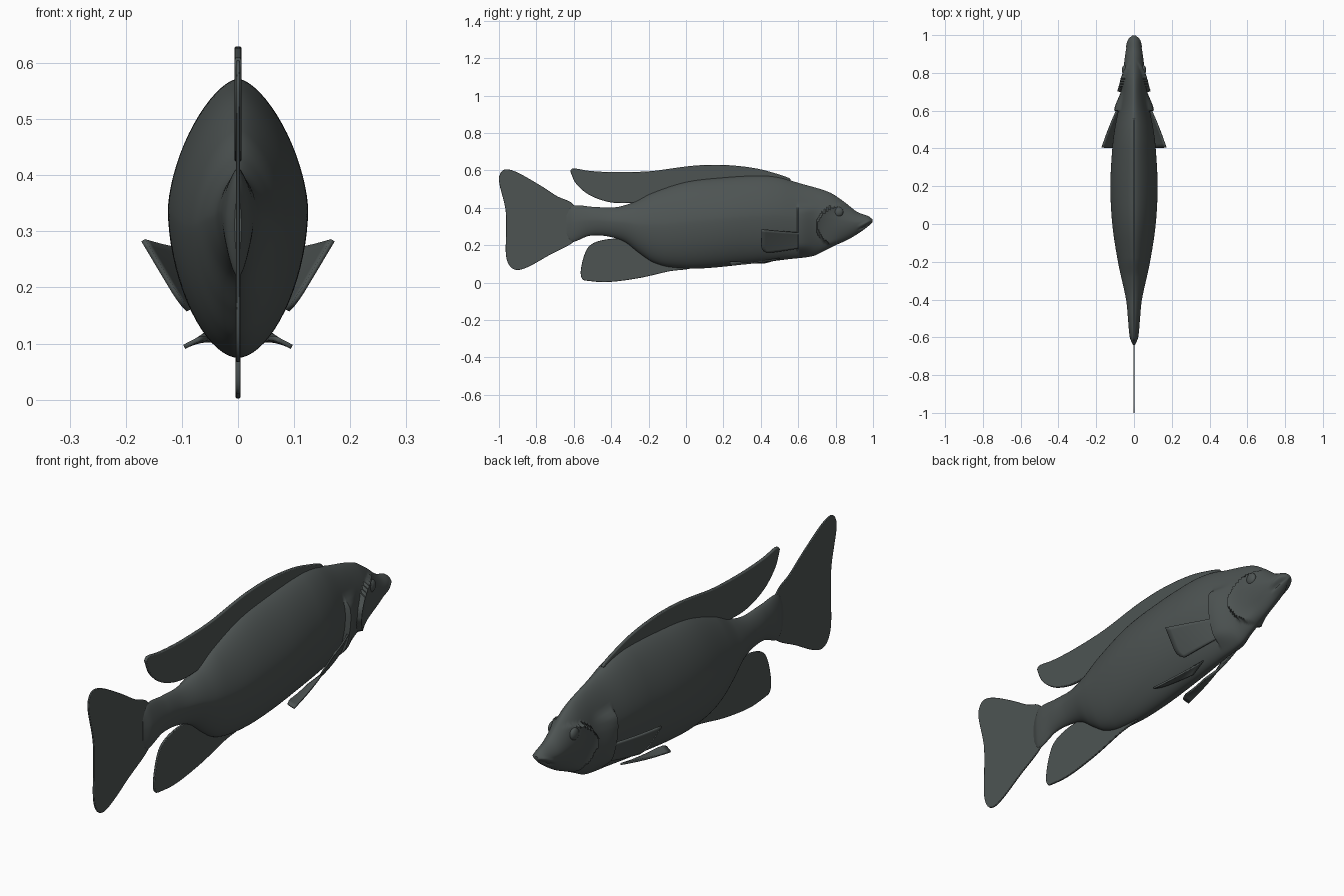
import bpy, bmesh, math
from mathutils import Vector

if "Cube" in bpy.data.objects:
    bpy.data.objects.remove(bpy.data.objects["Cube"])

skin = bpy.data.materials.new("slate grey skin")
skin.diffuse_color = (0.075, 0.088, 0.086, 1)
skin.use_nodes = True
skin.node_tree.nodes["Principled BSDF"].inputs["Base Color"].default_value = skin.diffuse_color


def finish(name, bm, angle=40):
    bmesh.ops.recalc_face_normals(bm, faces=bm.faces)
    me = bpy.data.meshes.new(name)
    bm.to_mesh(me)
    bm.free()
    me.materials.append(skin)
    ob = bpy.data.objects.new(name, me)
    bpy.context.collection.objects.link(ob)
    bpy.ops.object.select_all(action='DESELECT')
    ob.select_set(True)
    bpy.context.view_layer.objects.active = ob
    bpy.ops.object.shade_smooth_by_angle(angle=math.radians(angle))
    return ob


def interp(keys, y):
    """Smooth curve through (y, value) keys."""
    n = len(keys)
    i = max(0, min(n - 2, sum(k[0] <= y for k in keys) - 1))

    def slope(j):
        a, b = keys[max(0, j - 1)], keys[min(n - 1, j + 1)]
        return (b[1] - a[1]) / (b[0] - a[0])
    (y0, v0), (y1, v1) = keys[i], keys[i + 1]
    h = y1 - y0
    t = min(1, max(0, (y - y0) / h))
    return ((2*t**3 - 3*t*t + 1) * v0 + (t**3 - 2*t*t + t) * h * slope(i)
            + (3*t*t - 2*t**3) * v1 + (t**3 - t*t) * h * slope(i + 1))


def ramp(a, b, v):
    t = min(1, max(0, (v - a) / (b - a)))
    return t * t * (3 - 2 * t)


TOP = [(-.64, .37), (-.61, .41), (-.5, .405), (-.38, .402), (-.28, .43), (-.18, .48), (0, .538),
       (.2, .562), (.4, .572), (.5, .562), (.6, .533), (.765, .483), (.845, .432), (.915, .378),
       (.975, .355), (.997, .338)]
BOT = [(-.64, .25), (-.61, .218), (-.515, .25), (-.42, .247), (-.33, .218), (-.25, .157),
       (-.18, .11), (-.09, .083), (.07, .075), (.34, .1), (.55, .125), (.68, .142), (.74, .17),
       (.79, .195), (.87, .232), (.94, .275), (.985, .31), (.997, .322)]
WID = [(-.64, .006), (-.6, .022), (-.5, .032), (-.4, .042), (-.2, .085), (0, .115), (.2, .125),
       (.4, .115), (.5, .103), (.62, .08), (.7, .068), (.8, .058), (.9, .046), (.95, .036),
       (.98, .024), (.997, .008)]


def relief(y, z):
    """Gill plates, mouth groove and lips raised on the head."""
    d = math.hypot((y - .84) / .14, (z - .3) / .115)
    r = 0
    if d < 1:
        r += .02 * d**3 * ramp(.88, .78, y)
    if .6 < y < .72:
        r += .022 * ramp(.72, .61, y) * ramp(.14, .2, z) * ramp(.42, .38, z)
    if y > .91:
        m = z - (.322 - (1 - y) * .5)
        r += (.007 * math.exp(-((abs(m) - .014) / .01)**2) - .008 * math.exp(-(m / .005)**2)) * ramp(.91, .95, y)
    return r


# body, lofted from nose to tail root
bm = bmesh.new()
RINGS, SEG = 240, 72
rings = []
for i in range(RINGS + 1):
    y = -.64 + 1.637 * i / RINGS
    top, bot, w = interp(TOP, y), interp(BOT, y), interp(WID, y)
    zc = bot + (top - bot) * .53
    ring = []
    for k in range(SEG):
        a = 2 * math.pi * k / SEG
        c, s = math.cos(a), math.sin(a)
        p = 2 / (1.6 if s > 0 else 1.8)
        x = w * abs(c)**p
        z = zc + (top - zc if s > 0 else zc - bot) * math.copysign(abs(s)**p, s)
        x += relief(y, z) * min(1, x / .03)
        ring.append(bm.verts.new((math.copysign(x, c), y, z)))
    rings.append(ring)
for a, b in zip(rings, rings[1:]):
    for k in range(SEG):
        j = (k + 1) % SEG
        bm.faces.new((a[k], a[j], b[j], b[k]))
bm.faces.new(rings[0])
bm.faces.new(rings[-1])
finish("body", bm, 50)


def flat_fin(name, pts, thick):
    """Upright fin on the centre plane from a smoothed (y, z) outline."""
    P = [Vector((0, y, z)) for y, z in pts]
    n, out = len(P), []
    for i in range(n):
        a, b, c, d = (P[(i + k) % n] for k in (-1, 0, 1, 2))
        for s in range(5):
            t = s / 5
            out.append(.5 * (2*b + (c - a)*t + (2*a - 5*b + 4*c - d)*t*t + (3*b - a - 3*c + d)*t**3))
    bm = bmesh.new()
    face = bm.faces.new([bm.verts.new(p - Vector((thick / 2, 0, 0))) for p in out])
    ext = bmesh.ops.extrude_face_region(bm, geom=[face])
    bmesh.ops.translate(bm, vec=(thick, 0, 0),
                        verts=[v for v in ext["geom"] if isinstance(v, bmesh.types.BMVert)])
    ob = finish(name, bm)
    bev = ob.modifiers.new("rounded rim", 'BEVEL')
    bev.width, bev.segments, bev.limit_method = thick * .3, 2, 'ANGLE'
    bev.angle_limit = math.radians(60)


flat_fin("tail_fin", [(-.6, .415), (-.69, .462), (-.78, .52), (-.9, .588), (-.965, .605), (-.994, .58),
                      (-.998, .53), (-.965, .39), (-.962, .27), (-.963, .15), (-.942, .088),
                      (-.9, .067), (-.835, .088), (-.73, .147), (-.6, .218), (-.56, .3)], .007)
flat_fin("dorsal_fin", [(-.617, .6), (-.595, .61), (-.515, .597), (-.38, .59), (-.195, .595),
                        (-.035, .616), (.07, .627), (.2, .629), (.34, .616), (.45, .592), (.56, .55),
                        (.45, .52), (.2, .5), (0, .48), (-.18, .44), (-.3, .425), (-.41, .43),
                        (-.515, .467), (-.585, .525), (-.613, .58)], .013)
flat_fin("anal_fin", [(-.555, .02), (-.515, .008), (-.41, .003), (-.25, .024), (-.09, .06), (.03, .08),
                      (-.05, .14), (-.2, .2), (-.33, .232), (-.43, .23), (-.505, .205), (-.54, .157),
                      (-.562, .07)], .009)


def paired_fin(name, base, tip, thick, bow, rounding):
    """Side fin spanned between a base edge and a tip edge, mirrored across x."""
    b0, b1, t0, t1 = map(Vector, (*base, *tip))
    bm = bmesh.new()
    N = 10
    nrm = (t0 - b0).cross(b1 - b0).normalized()
    g = []
    for i in range(N + 1):
        row = []
        for j in range(N + 1):
            u, v = i / N, j / N
            u *= 1 - rounding * (2 * v - 1)**4 * (v > .5)
            p = b0.lerp(b1, v).lerp(t0.lerp(t1, v), u)
            row.append(bm.verts.new(p + nrm * bow * math.sin(math.pi * u)))
        g.append(row)
    for i in range(N):
        for j in range(N):
            bm.faces.new((g[i][j], g[i+1][j], g[i+1][j+1], g[i][j+1]))
    ob = finish(name, bm)
    s = ob.modifiers.new("thickness", 'SOLIDIFY')
    s.thickness, s.offset = thick, 0
    ob.modifiers.new("other side", 'MIRROR').use_mirror_merge = False


paired_fin("pectoral_fins", ((.078, .63, .265), (.055, .61, .185)),
           ((.169, .405, .284), (.092, .4, .155)), .008, .004, .15)
paired_fin("pelvic_fins", ((.045, .5, .128), (.03, .42, .105)),
           ((.096, .24, .094), (.06, .23, .113)), .008, .004, .2)

# eyes
bm = bmesh.new()
bmesh.ops.create_uvsphere(bm, u_segments=24, v_segments=16, radius=.026)
bmesh.ops.scale(bm, vec=(.55, 1, 1), verts=bm.verts)
bmesh.ops.translate(bm, vec=(.05, .815, .378), verts=bm.verts)
eyes = finish("eyes", bm)
eyes.modifiers.new("other side", 'MIRROR').use_mirror_merge = False
